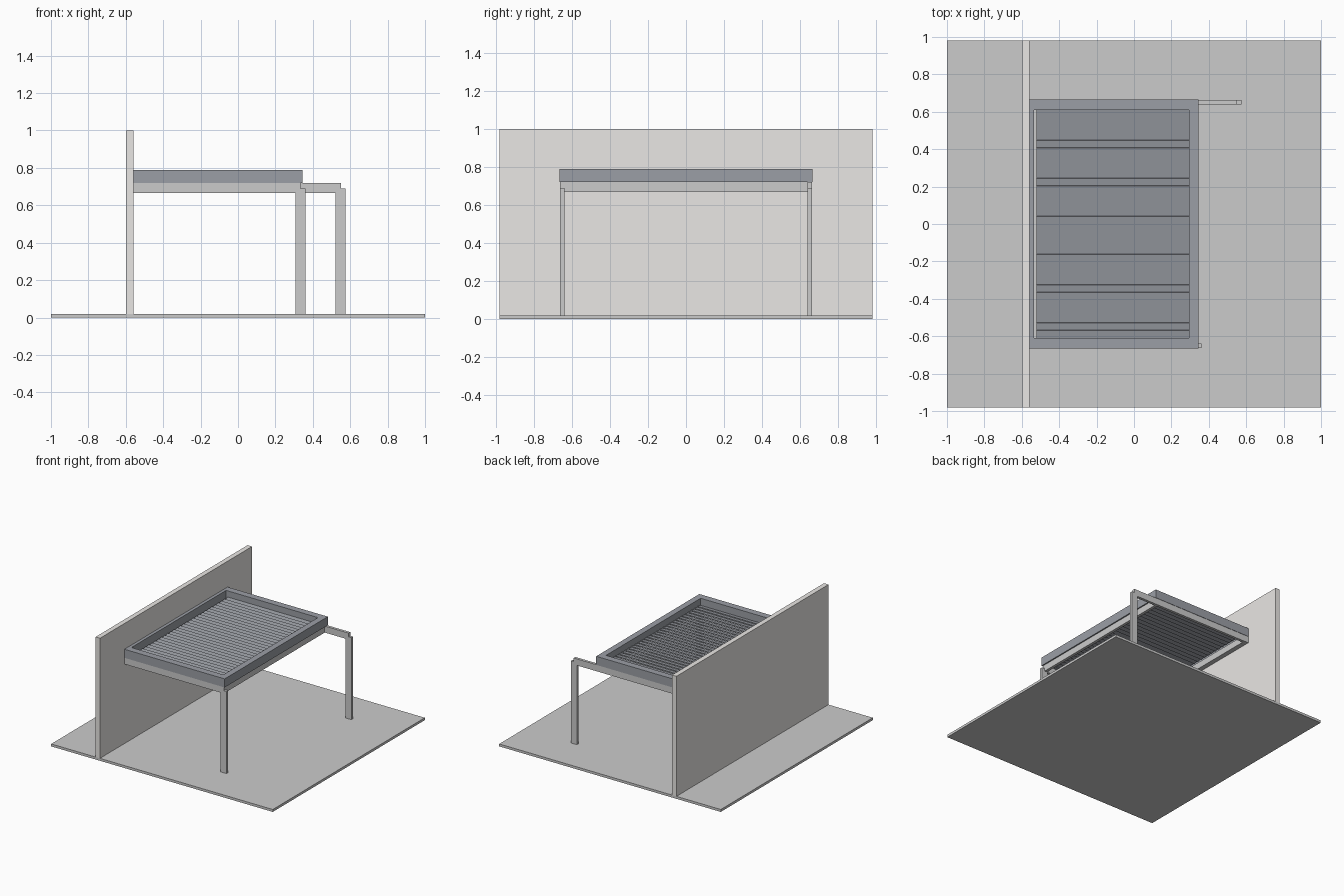
import bpy, bmesh
from mathutils import Matrix, Vector
from math import radians

if "Cube" in bpy.data.objects:
    bpy.data.objects.remove(bpy.data.objects["Cube"])


def material(name, rgb):
    m = bpy.data.materials.new(name)
    m.diffuse_color = (*rgb, 1)
    m.use_nodes = True
    m.node_tree.nodes["Principled BSDF"].inputs["Base Color"].default_value = m.diffuse_color
    return m


DARK = material("dark_metal", (0.33, 0.345, 0.38))
STEEL = material("light_metal", (0.72, 0.72, 0.745))
PLASTER = material("plaster", (0.82, 0.80, 0.78))
PAVING = material("paving", (0.70, 0.70, 0.70))


def add_box(bm, x, y, z, tilt=0):
    centre = Vector([(a + b) / 2 for a, b in (x, y, z)])
    size = [b - a for a, b in (x, y, z)]
    mat = (Matrix.Translation(centre) @ Matrix.Rotation(radians(tilt), 4, 'X')
           @ Matrix.Diagonal((*size, 1)))
    bmesh.ops.create_cube(bm, size=1, matrix=mat)


def finish(name, bm, mat):
    me = bpy.data.meshes.new(name)
    bm.to_mesh(me)
    bm.free()
    me.materials.append(mat)
    ob = bpy.data.objects.new(name, me)
    bpy.context.collection.objects.link(ob)
    return ob


def box(name, x, y, z, mat):
    bm = bmesh.new()
    add_box(bm, x, y, z)
    return finish(name, bm, mat)


# floor and rear wall
box("floor", (-1, 1), (-0.98, 0.98), (0, 0.02), PAVING)
box("wall", (-0.60, -0.56), (-0.98, 0.98), (0.02, 1.0), PLASTER)

# roof frame: rectangular ring with a narrower wall-side rail
bm = bmesh.new()
outer = [(-0.56, -0.665), (0.345, -0.665), (0.345, 0.665), (-0.56, 0.665)]
inner = [(-0.535, -0.61), (0.295, -0.61), (0.295, 0.61), (-0.535, 0.61)]
rings = [[bm.verts.new((x, y, z)) for x, y in loop]
         for loop, z in ((outer, 0.72), (outer, 0.79), (inner, 0.79), (inner, 0.72))]
for r in range(4):
    a, b = rings[r], rings[(r + 1) % 4]
    for i in range(4):
        j = (i + 1) % 4
        bm.faces.new((a[i], a[j], b[j], b[i]))
finish("roof_frame", bm, DARK)

# overlapping louvre slats filling the frame
bm = bmesh.new()
count, pitch = 30, 1.22 / 30
for i in range(count):
    y = -0.61 + pitch * (i + 0.5)
    add_box(bm, (-0.52, 0.295), (y - 0.0215, y + 0.0215), (0.731, 0.736), 10)
finish("louvre_slats", bm, DARK)

# side beams with their posts; the back one reaches further out
for side, s, end in (("front", -1, 0.335), ("back", 1, 0.55)):
    ys = tuple(sorted((s * 0.64, s * 0.662)))
    box(side + "_beam", (-0.56, end), ys, (0.667, 0.72), STEEL)
    box(side + "_post", (end - 0.028, end + 0.025), ys, (0.02, 0.69), STEEL)

# cross beams below the outer edge and along the wall
box("outer_beam", (0.312, 0.335), (-0.64, 0.64), (0.667, 0.72), STEEL)
box("wall_beam", (-0.56, -0.522), (-0.64, 0.64), (0.667, 0.72), STEEL)
